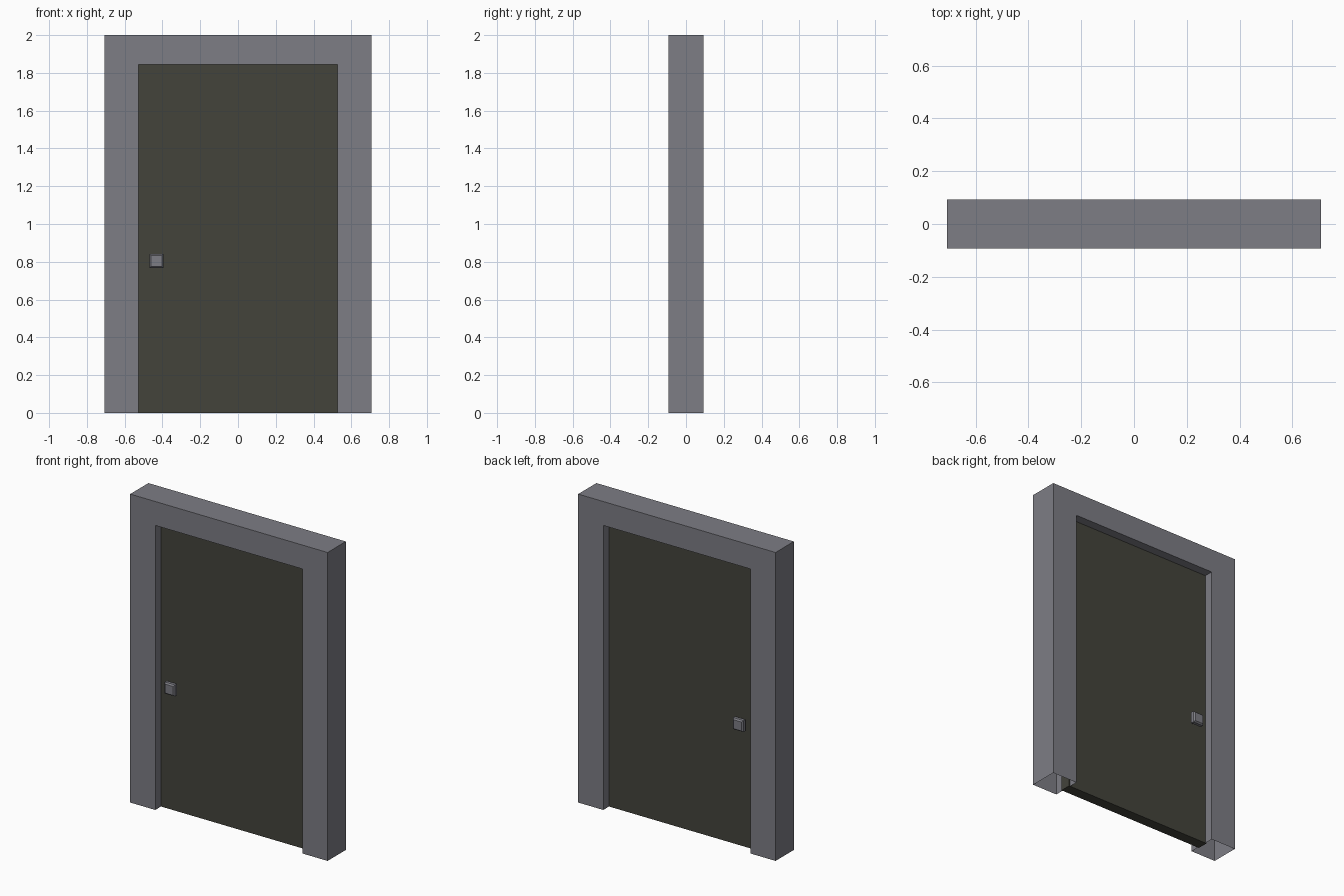
import bpy, bmesh

if "Cube" in bpy.data.objects:
    bpy.data.objects.remove(bpy.data.objects["Cube"])

W, D, H = 0.708, 0.0935, 2.0          # frame half width, half depth, height
OW, OH = 0.528, 1.845                 # opening half width, height
DOOR = 0.035                          # door half thickness


def material(name, rgb):
    m = bpy.data.materials.new(name)
    m.diffuse_color = (*rgb, 1)
    m.use_nodes = True
    m.node_tree.nodes["Principled BSDF"].inputs["Base Color"].default_value = m.diffuse_color
    return m


grey = material("grey metal", (0.205, 0.205, 0.232))
dark = material("dark olive panel", (0.056, 0.056, 0.044))


def add_object(name, bm, mat):
    mesh = bpy.data.meshes.new(name)
    bm.to_mesh(mesh)
    bm.free()
    mesh.materials.append(mat)
    ob = bpy.data.objects.new(name, mesh)
    bpy.context.collection.objects.link(ob)
    return ob


# Door frame: hollow arch profile extruded in depth, open under the feet
bm = bmesh.new()
outline = [(-W, 0), (-W, H), (W, H), (W, 0), (OW, 0), (OW, OH), (-OW, OH), (-OW, 0)]
face = bm.faces.new([bm.verts.new((x, -D, z)) for x, z in outline])
ext = bmesh.ops.extrude_face_region(bm, geom=[face], use_keep_orig=True)
bmesh.ops.translate(bm, vec=(0, 2 * D, 0),
                    verts=[g for g in ext["geom"] if isinstance(g, bmesh.types.BMVert)])
bmesh.ops.recalc_face_normals(bm, faces=bm.faces)
feet = [f for f in bm.faces if all(v.co.z < 0.001 for v in f.verts)]
bmesh.ops.delete(bm, geom=feet, context='FACES')
add_object("door_frame", bm, grey)

# Door panel: recessed slab, its edges tucked slightly into the frame
bm = bmesh.new()
bmesh.ops.create_cube(bm, size=1)
for v in bm.verts:
    v.co = (v.co.x * 2 * (OW + 0.008), v.co.y * 2 * DOOR, (v.co.z + 0.5) * (OH + 0.008))
add_object("door_panel", bm, dark)

# Knobs: square rings (half size, distance from door) on both sides
PROFILE = [(0.018, -0.002), (0.018, 0.018), (0.030, 0.018),
           (0.037, 0.026), (0.037, 0.046), (0.029, 0.055)]
KX, KZ = -0.432, 0.804
for name, side in (("front_knob", -1), ("back_knob", 1)):
    bm = bmesh.new()
    rings = [[bm.verts.new((KX + sx * r, side * (DOOR + d), KZ + sz * r))
              for sx, sz in ((-1, -1), (1, -1), (1, 1), (-1, 1))] for r, d in PROFILE]
    for a, b in zip(rings, rings[1:]):
        for i in range(4):
            j = (i + 1) % 4
            bm.faces.new((a[i], a[j], b[j], b[i]))
    bm.faces.new(rings[0])
    bm.faces.new(rings[-1])
    bmesh.ops.recalc_face_normals(bm, faces=bm.faces)
    add_object(name, bm, grey)
